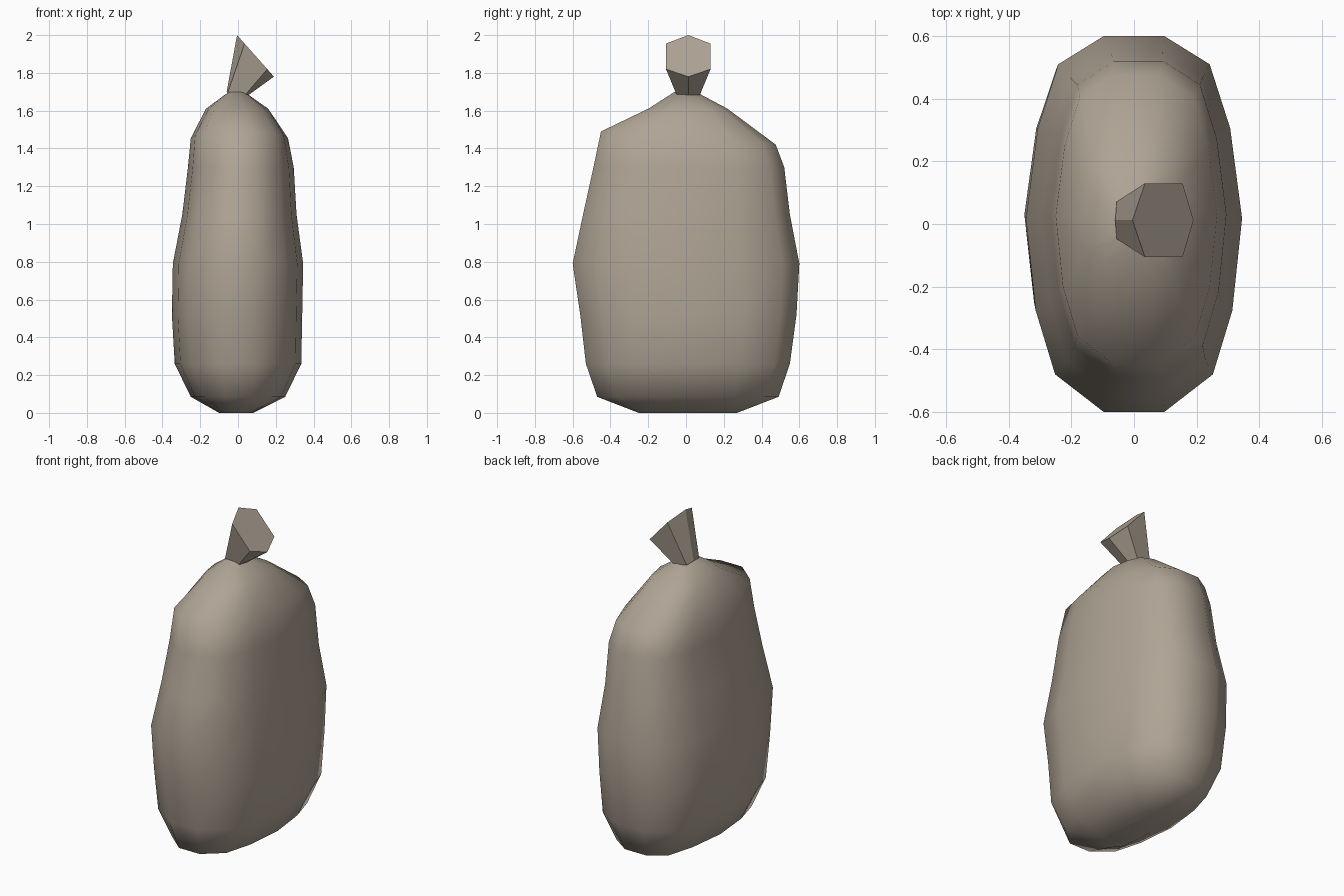
import bpy
import bmesh
from mathutils import Vector

cube = bpy.data.objects.get("Cube")
if cube:
    bpy.data.objects.remove(cube, do_unlink=True)

burlap = bpy.data.materials.new("burlap")
burlap.use_nodes = True
COLOUR = (0.43, 0.37, 0.30, 1)
burlap.diffuse_color = COLOUR
burlap.node_tree.nodes["Principled BSDF"].inputs["Base Color"].default_value = COLOUR


def loft(name, rings, smooth):
    """Skin a stack of equal-length rings and cap both ends."""
    bm = bmesh.new()
    loops = [[bm.verts.new(p) for p in ring] for ring in rings]
    n = len(loops[0])
    for low, high in zip(loops, loops[1:]):
        for i in range(n):
            j = (i + 1) % n
            bm.faces.new((low[i], low[j], high[j], high[i]))
    bm.faces.new(loops[0][::-1])
    bm.faces.new(loops[-1])
    bmesh.ops.recalc_face_normals(bm, faces=bm.faces)
    for face in bm.faces:
        face.smooth = smooth
    mesh = bpy.data.meshes.new(name)
    bm.to_mesh(mesh)
    bm.free()
    mesh.materials.append(burlap)
    obj = bpy.data.objects.new(name, mesh)
    bpy.context.collection.objects.link(obj)
    return obj


# Cross-section of the sack, in unit half-widths
half = [(0.28, -1), (0.73, -0.8), (0.91, -0.46), (1, 0.03), (0.89, 0.51), (0.7, 0.85), (0.28, 1)]
section = half + [(-x, y) for x, y in reversed(half)]

# Each ring: height at front, height at back, left-right and front-back extents
levels = [
    (0.00, 0.00, -0.10, 0.08, -0.25, 0.27),
    (0.085, 0.085, -0.25, 0.25, -0.47, 0.49),
    (0.26, 0.26, -0.335, 0.335, -0.53, 0.55),
    (0.52, 0.52, -0.35, 0.34, -0.56, 0.585),
    (0.79, 0.79, -0.345, 0.345, -0.60, 0.60),
    (1.05, 1.05, -0.295, 0.31, -0.545, 0.55),
    (1.30, 1.30, -0.265, 0.295, -0.49, 0.52),
    (1.49, 1.42, -0.25, 0.265, -0.45, 0.475),
    (1.61, 1.61, -0.17, 0.16, -0.20, 0.22),
    (1.70, 1.69, -0.055, 0.04, -0.06, 0.07),
]


def sack_ring(front, back, x0, x1, y0, y1):
    return [Vector(((x0 + x1) / 2 + u * (x1 - x0) / 2,
                    (y0 + y1) / 2 + v * (y1 - y0) / 2,
                    (front + back) / 2 + v * (back - front) / 2))
            for u, v in section]


loft("sack_body", [sack_ring(*level) for level in levels], True)


# Gathered neck flaring into a tilted six-sided end
def hexagon(tip, upper, lower, heel, wide, y=0.012):
    (ax, az), (bx, bz), (cx, cz), (dx, dz) = tip, upper, lower, heel
    return [(ax, y, az), (bx, y - wide, bz), (cx, y - wide, cz),
            (dx, y, dz), (cx, y + wide, cz), (bx, y + wide, bz)]


neck = hexagon((-0.06, 1.70), (-0.055, 1.695), (0.035, 1.68), (0.045, 1.675), 0.06)
flare = hexagon((-0.005, 2.0), (0.035, 1.955), (0.155, 1.82), (0.19, 1.78), 0.118)
loft("tied_top", [neck, flare], False)
